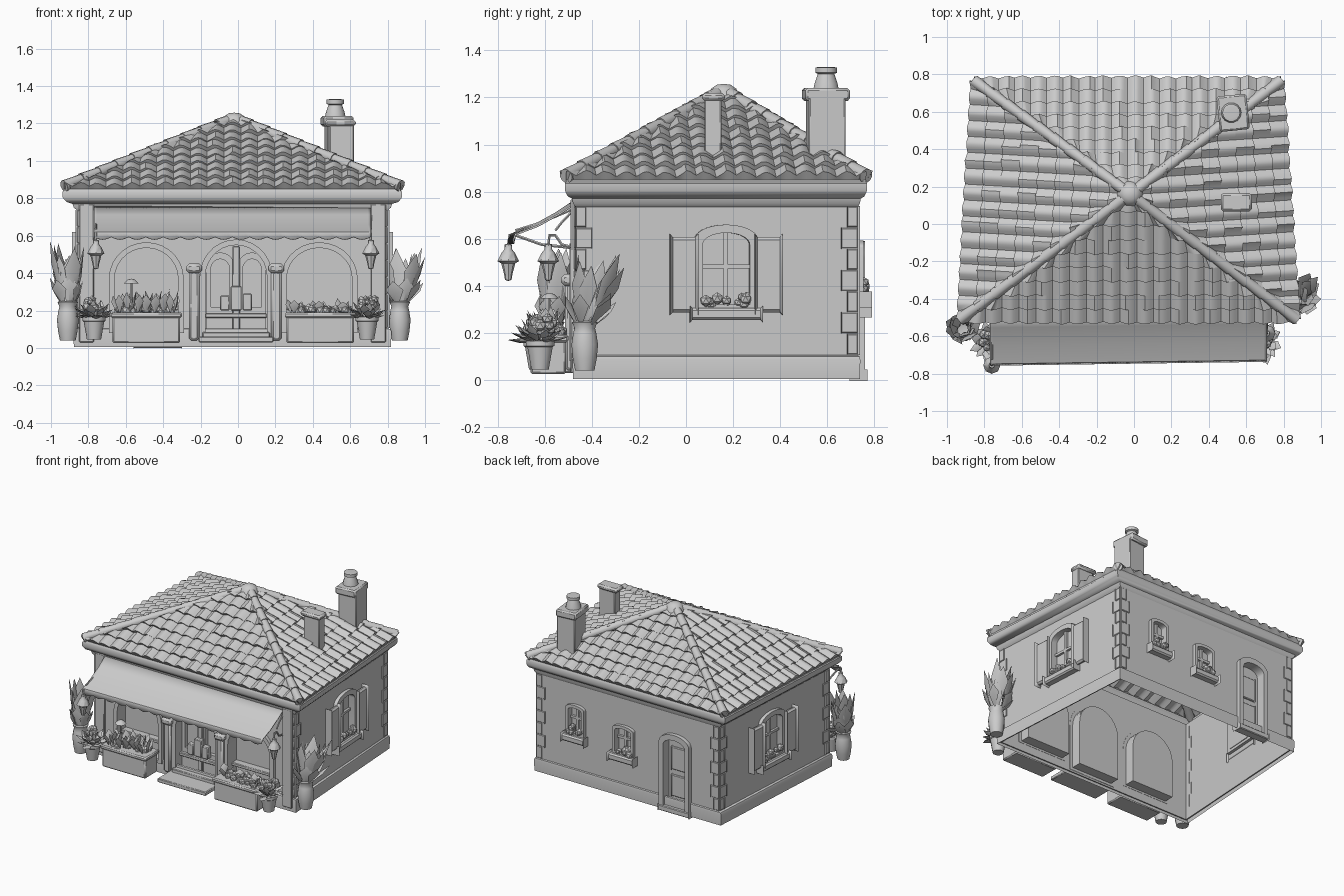
import bpy, bmesh, math, random
from mathutils import Vector, Matrix

if "Cube" in bpy.data.objects:
    bpy.data.objects.remove(bpy.data.objects["Cube"])
random.seed(4)
V = Vector
I = Matrix.Identity(4)
COL = bpy.context.scene.collection


def add(name, me):
    ob = bpy.data.objects.new(name, me)
    COL.objects.link(ob)
    return ob


def mesh(name, verts, faces):
    me = bpy.data.meshes.new(name)
    me.from_pydata([tuple(v) for v in verts], [], faces)
    bm = bmesh.new()
    bm.from_mesh(me)
    bmesh.ops.remove_doubles(bm, verts=bm.verts, dist=1e-5)
    bmesh.ops.dissolve_degenerate(bm, edges=bm.edges, dist=1e-5)
    bm.to_mesh(me)
    bm.free()
    return add(name, me)


def grid(name, rows, wrap=False):
    n, m = len(rows[0]), len(rows)
    faces = [(r * n + c, r * n + (c + 1) % n, (r + 1) * n + (c + 1) % n, (r + 1) * n + c)
             for r in range(m - 1) for c in range(n if wrap else n - 1)]
    return mesh(name, [p for row in rows for p in row], faces)


def box(name, x, y, z, M=I, bevel=0.005):
    bm = bmesh.new()
    bmesh.ops.create_cube(bm, size=1)
    for v in bm.verts:
        v.co = M @ V([(a + b) / 2 + c * (b - a) for (a, b), c in zip((x, y, z), v.co)])
    if bevel:
        bmesh.ops.bevel(bm, geom=bm.edges[:], offset=bevel, segments=1, affect='EDGES')
    me = bpy.data.meshes.new(name)
    bm.to_mesh(me)
    bm.free()
    return add(name, me)


def from_curve(name, cu, loops, cyclic, M):
    for loop in loops:
        sp = cu.splines.new('POLY')
        sp.points.add(len(loop) - 1)
        for p, co in zip(sp.points, loop):
            p.co = (*co, *([0] * (3 - len(co))), 1)
        sp.use_cyclic_u = cyclic
    tmp = add(name + "_curve", cu)
    dg = bpy.context.evaluated_depsgraph_get()
    me = bpy.data.meshes.new_from_object(tmp.evaluated_get(dg))
    bpy.data.objects.remove(tmp)
    me.transform(M)
    return add(name, me)


def plate(name, loops, d0, d1, M):
    """Flat outline with holes, thick from depth d0 to d1."""
    cu = bpy.data.curves.new(name, 'CURVE')
    cu.dimensions, cu.fill_mode, cu.extrude = '2D', 'BOTH', (d1 - d0) / 2
    return from_curve(name, cu, loops, True, M @ Matrix.Translation((0, 0, (d0 + d1) / 2)))


def tube(name, pts, r):
    cu = bpy.data.curves.new(name, 'CURVE')
    cu.dimensions, cu.bevel_depth, cu.bevel_resolution = '3D', r, 1
    return from_curve(name, cu, [pts], False, I)


def lathe(name, prof, loc, n=14):
    return grid(name, [[V(loc) + V((r * math.cos(6.28319 * k / n), r * math.sin(6.28319 * k / n), z))
                        for k in range(n)] for r, z in prof], True)


def rect(x0, x1, z0, z1):
    return [(x0, z0), (x1, z0), (x1, z1), (x0, z1)]


def arch(x0, x1, z0, spring, top, n=14):
    c, r = (x0 + x1) / 2, (x1 - x0) / 2
    return [(x0, z0), (x1, z0)] + [(c + r * math.cos(math.pi * k / n), spring + (top - spring) *
                                   math.sin(math.pi * k / n)) for k in range(n + 1)]


def leaves(name, loc, n, length, width, spread, lean=(0, 0, 0)):
    vs, fs = [], []
    for i in range(n):
        a = i * 2.4 + random.uniform(-.3, .3)
        t = spread * math.sqrt((i + .5) / n)
        out, side = V((math.cos(a), math.sin(a), 0)), V((-math.sin(a), math.cos(a), 0))
        d = (out * math.sin(t) + V((0, 0, math.cos(t))) + V(lean)).normalized()
        nrm = d.cross(side)
        L, w, b = length * random.uniform(.7, 1), width * random.uniform(.7, 1.1), V(loc) + out * width * .3
        k = len(vs)
        vs += [b, b + d * L * .65 + side * w / 2, b + d * L, b + d * L * .65 - side * w / 2,
               b + d * L * .5 + nrm * w * .2, b + d * L * .5 - nrm * w * .15]
        for j in range(4):
            p, q = k + j, k + (j + 1) % 4
            fs += [(p, q, k + 4), (q, p, k + 5)]
    return mesh(name, vs, fs)


def blooms(name, x, y, z, n, r, M=I):
    bm = bmesh.new()
    for _ in range(n):
        p = M @ V([random.uniform(*q) for q in (x, y, z)])
        bmesh.ops.create_icosphere(bm, subdivisions=1, radius=r * random.uniform(.7, 1.2), matrix=Matrix.Translation(p))
    me = bpy.data.meshes.new(name)
    bm.to_mesh(me)
    bm.free()
    return add(name, me)


# corners, counter-clockwise: walls and roof eaves
W = [V((-.86, -.47, 0)), V((.80, -.47, 0)), V((.73, .73, 0)), V((-.79, .73, 0))]
R = [V((-.93, -.51, 0)), V((.87, -.51, 0)), V((.785, .765, 0)), V((-.855, .765, 0))]
P = V((-.02, .16, 1.212))


def frame(a, b):
    """Wall frame: x along the wall, y up, z outward; x = 0 on a world axis."""
    d = (b - a).normalized()
    k = 0 if abs(d.x) > abs(d.y) else 1
    o = a - d * (a[k] / d[k])
    n = d.cross(V((0, 0, 1)))
    return Matrix(((d.x, 0, n.x, o.x), (d.y, 0, n.y, o.y), (0, 1, 0, 0), (0, 0, 0, 1)))


FRONT, RIGHT, BACK, LEFT = [frame(W[i], W[(i + 1) % 4]) for i in range(4)]


def window(name, M, cx, z0, z1, w, big):
    h, t = w / 2, .035 if big else .022
    rise = .05 if big else .02
    hole = arch(cx - h, cx + h, z0, z1 - rise, z1)
    plate(name + "_frame", [arch(cx - h - t, cx + h + t, z0 - .02, z1 - rise + t * .6, z1 + t), hole], -.03, .025, M)
    plate(name + "_pane", [hole], -.035, -.025, M)
    box(name + "_mullion", (cx - .01, cx + .01), (z0, z1), (-.03, -.008), M, 0)
    box(name + "_bar", (cx - h, cx + h), ((z0 + z1) / 2, (z0 + z1) / 2 + .018), (-.03, -.008), M, 0)
    box(name + "_sill", (cx - h - t - .02, cx + h + t + .02), (z0 - .065, z0 - .015), (-.01, .05), M, .01)
    blooms(name + "_flowers", (cx - h, cx + h), (z0, z0 + .04), (.0, .03), 12, .024, M)
    if big:
        for s in (-1, 1):
            x = cx + s * (h + t + .045)
            z = (z0 + z1) / 2 - .02
            box(name + "_shutter", (x - .06, x + .06), (z - .165, z + .155), (.005, .04), M, .012)
    return hole


# side and back walls with their openings
for nm, M, c in (("right", RIGHT, .17), ("left", LEFT, -.17)):
    hole = window(nm + "_window", M, c, .32, .625, .20, True)
    s = rect(-.47, .73, .02, .77) if nm == "right" else rect(-.73, .47, .02, .77)
    plate(nm + "_wall", [s, hole], -.008, 0, M)
holes = [window("back_window_a", BACK, -.40, .38, .57, .11, False),
         window("back_window_b", BACK, .0, .34, .52, .13, False)]
door = arch(.34, .52, .03, .50, .55)
plate("back_wall", [rect(-.73, .79, .02, .77), door] + holes, -.008, 0, BACK)
plate("back_door_frame", [arch(.305, .555, .02, .52, .59), door], -.05, .03, BACK)
plate("back_door", [door], -.05, -.04, BACK)
box("back_door_panel", (.37, .49), (.10, .26), (-.045, -.028), BACK)
box("back_door_glass", (.37, .49), (.30, .47), (-.045, -.028), BACK)
box("back_step", (.30, .56), (.0, .04), (-.03, .035), BACK)

# front wall with three arches
arches = [(-.66, -.32, .10, .37, .535), (-.175, .155, .06, .38, .55), (.26, .61, .10, .37, .535)]
loops = [arch(*a) for a in arches]
plate("front_wall", [rect(-.86, .80, .02, .77)] + loops, -.008, 0, FRONT)
for a, lp in zip(arches, loops):
    x0, x1, z0, sp, tp = a
    plate("arch_trim", [arch(x0 - .03, x1 + .03, z0 - .02, sp, tp + .03), lp], -.01, .025, FRONT)
    plate("arch_reveal", [arch(x0 - .006, x1 + .006, z0 - .006, sp, tp + .006), lp], -.085, -.005, FRONT)
    plate("arch_pane", [lp], -.085, -.078, FRONT)
    box("arch_ledge", (x0, x1), (z0 + .10, z0 + .125), (-.08, -.02), FRONT)
for x in (-.235, .205):
    box("column", (x - .028, x + .028), (.04, .41), (0, .045), FRONT, .012)
    box("capital", (x - .042, x + .042), (.40, .45), (0, .06), FRONT, .014)
for x in (-.095, .075):
    plate("shop_door_leaf", [arch(x - .075, x + .075, .07, .44, .51), arch(x - .05, x + .05, .22, .42, .475)],
          -.075, -.045, FRONT)
box("shop_door_post", (-.03, .01), (.07, .545), (-.075, -.03), FRONT)
for x, z, w in ((-.07, .28, .05), (-.01, .33, .06), (.05, .29, .05)):
    box("goods", (x - w / 2, x + w / 2), (.20, z), (-.045, .0), FRONT)
for x0, x1 in ((-.85, -.77), (.71, .79)):
    box("front_pilaster", (x0, x1), (.03, .77), (0, .02), FRONT)

# plinth, cornice and corner stones
ring = lambda t, z: [w.lerp(r, t) + V((0, 0, z)) for w, r in zip(W, R)]
grid("plinth", [ring(*q) for q in ((.25, .005), (.3, .085), (.22, .1), (0, .105))], True)
grid("cornice", [ring(*q) for q in ((0, .735), (.25, .75), (.35, .77), (.8, .78), (1, .795), (1.1, .805),
                                    (1.1, .835), (1.0, .84), (.98, .855))], True)
for M, a, b in ((FRONT, -.86, .80), (RIGHT, -.47, .73), (BACK, -.73, .79), (LEFT, -.73, .47)):
    for k in range(7):
        L = .07 if k % 2 else .045
        z = .11 + k * .09
        box("corner_stone", (a, a + L), (z, z + .085), (-.008, .006), M, .003)
        box("corner_stone", (b - L, b), (z, z + .085), (-.008, .006), M, .003)


# tiled roof slopes: barrel waves in overlapping rows
def slope(name, A, B, rows=9, step=6):
    ab = B - A
    nrm = ab.cross(P - A).normalized()
    up = (P - A).dot(ab) / ab.dot(ab)
    rise = P - A - ab * up
    n = round(ab.length / .088)
    for r in range(rows):
        lift = [random.uniform(-.004, .008) for _ in range(n + 1)]
        lines = []
        for v, h, wave in ((r / rows, 0, 0), (r / rows - .008, .018, 1), (min(1, (r + 1.1) / rows), .002, 1)):
            line = []
            for i in range(n * step + 1):
                u = min(max(i / (n * step), up * v), 1 - (1 - up) * v)
                k = h + wave * (.022 * abs(math.cos(math.pi * u * n)) ** 1.3 + lift[i // step])
                line.append(A + ab * u + rise * v + nrm * k)
            lines.append(line)
        grid(name + "_tiles", lines)


E = [c + V((0, 0, .85)) for c in R]
for i, nm in enumerate(("front", "right", "back", "left")):
    slope(nm + "_roof", E[i], E[(i + 1) % 4])

# ridge caps along the hips
for c in E:
    d = P - c
    q = d.to_track_quat('Z', 'Y').to_matrix()
    for k in range(10):
        o = c + d * (k / 10) + V((0, 0, .016))
        L = d.length / 10 * 1.12
        rows = [[o + q @ V((r * math.cos(a * .6283), r * math.sin(a * .6283), z)) for a in range(10)]
                for r, z in ((.0, 0), (.032, 0), (.026, L))]
        grid("ridge_cap", rows, True)
lathe("roof_peak", [(.07, -.01), (.055, .025), (.03, .042), (0, .046)], P)

# chimneys
T = Matrix.Translation((.535, .595, 0)) @ Matrix.Rotation(.1, 4, 'Z')
box("chimney_shaft", (-.065, .075), (-.08, .075), (.86, 1.2), T)
box("chimney_cap", (-.085, .075), (-.095, .095), (1.185, 1.24), T, .01)
lathe("chimney_pot", [(.055, 1.235), (.05, 1.26), (.036, 1.30), (.047, 1.305), (.047, 1.327), (.03, 1.33), (0, 1.325)],
      (.52, .595, 0))
box("vent_shaft", (.49, .62), (.078, .15), (.9, 1.2))
box("vent_cap", (.465, .63), (.068, .165), (1.185, 1.22), I, .012)

# awning with scalloped edge
xs = [-.77 + 1.48 * i / 96 for i in range(97)]
rows = [[V((x, y + .014 * (x + .77), z)) for x in xs] for y, z in ((-.475, .755), (-.55, .705), (-.65, .65), (-.742, .615))]
rows.append([V((x, -.75 + .014 * (x + .77), .592 - .014 * abs(math.sin(math.pi * i / 6)))) for i, x in enumerate(xs)])
aw = grid("awning", rows)
aw.modifiers.new("thick", 'SOLIDIFY').thickness = .008

# lanterns on curved brackets
for x, y in ((-.76, -.755), (.71, -.585)):
    lathe("lantern", [(0, .42), (.014, .425), (.018, .45), (.03, .495), (.046, .505), (.028, .54), (.016, .555),
                      (.016, .575), (0, .58)], (x, y, 0), 8)
    m = (y - .47) / 2
    tube("lantern_bracket", [(x, -.47, .56), (x, m, .575), (x, y + .03, .615), (x, y + .005, .615), (x, y, .57)], .007)
    tube("bracket_brace", [(x, -.47, .73), (x, m, .67), (x, y + .03, .635)], .006)

# door step and planters
box("door_step", (-.21, .19), (-.66, -.46), (.03, .06))
box("door_sill", (-.19, .17), (-.52, -.46), (.05, .085))
for x0 in (-.68, .25):
    x1 = x0 + .38
    box("planter", (x0 + .01, x1 - .01), (-.66, -.51), (.025, .17), I, .008)
    box("planter_rim", (x0, x1), (-.67, -.50), (.16, .19), I, .008)
    blooms("planter_greens", (x0 + .04, x1 - .04), (-.64, -.53), (.19, .215), 34, .026)
    for k in range(7 if x0 < 0 else 3):
        leaves("planter_sprout", (x0 + .05 + k * (.045 if x0 < 0 else .13), random.uniform(-.62, -.55), .18), 4,
               .14 if x0 < 0 else .09, .06, .5)
tube("tall_stalk", [(-.57, -.58, .19), (-.57, -.58, .36)], .005)
lathe("stalk_head", [(.04, .345), (.02, .365), (0, .37)], (-.57, -.58, 0), 8)

# potted plants: tall broad-leaved pair and small bushy pair
for x, y in ((.865, -.43), (-.91, -.57)):
    lathe("tall_pot", [(0, .04), (.042, .04), (.052, .09), (.058, .15), (.05, .20), (.045, .22), (.055, .245),
                       (.045, .25), (0, .235)], (x, y, 0))
    lean = (.05, .25, 0) if x > 0 else (-.02, .1, 0)
    leaves("tall_leaves", (x, y, .22), 14, .36, .10, .36 if x > 0 else .2, lean)
    leaves("low_leaves", (x, y, .22), 10, .19, .10, .75 if x > 0 else .42, lean)
for x, y in ((.69, -.62), (-.77, -.63)):
    lathe("small_pot", [(0, .045), (.038, .045), (.055, .14), (.062, .145), (.062, .165), (.05, .168), (0, .15)],
          (x, y, 0))
    leaves("bush_leaves", (x, y, .16), 24, .12, .055, 1.5)
    blooms("bush_flowers", (x - .05, x + .05), (y - .05, y + .05), (.17, .26), 22, .024)

# smooth shading with sharp edges kept
for ob in COL.objects:
    ob.select_set(True)
    bpy.context.view_layer.objects.active = ob
bpy.ops.object.shade_smooth_by_angle(angle=math.radians(40))
